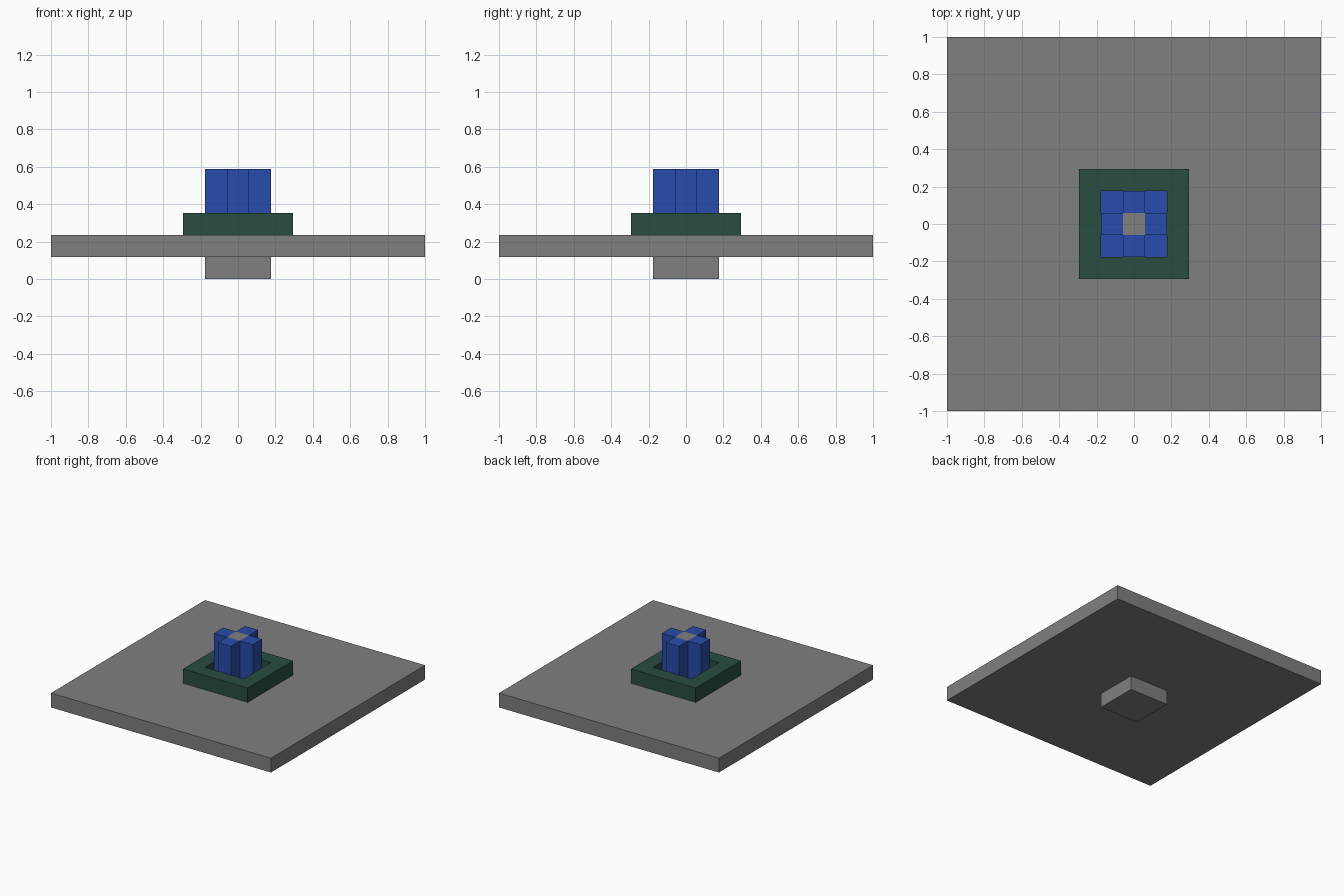
import bpy
import bmesh

if "Cube" in bpy.data.objects:
    bpy.data.objects.remove(bpy.data.objects["Cube"], do_unlink=True)

U = 2 / 17  # one block


def material(name, rgb):
    m = bpy.data.materials.new(name)
    m.use_nodes = True
    m.diffuse_color = (*rgb, 1)
    m.node_tree.nodes["Principled BSDF"].inputs["Base Color"].default_value = (*rgb, 1)
    return m


GREY = material("stone grey", (0.215, 0.215, 0.215))
GREEN = material("dark green", (0.021, 0.075, 0.052))
BLUE = material("royal blue", (0.021, 0.072, 0.413))


def build(name, lines, bottom, top, keep, mats):
    """Extrude the kept cells of a square grid (sizes in blocks) into a solid."""
    bm = bmesh.new()
    n = len(lines)
    grid = [[bm.verts.new((x * U, y * U, bottom * U)) for y in lines] for x in lines]
    for i in range(n - 1):
        for j in range(n - 1):
            if keep(i, j):
                bm.faces.new((grid[i][j], grid[i + 1][j], grid[i + 1][j + 1], grid[i][j + 1]))
    bmesh.ops.delete(bm, geom=[v for v in bm.verts if not v.link_faces], context='VERTS')
    base = list(bm.faces)
    new = bmesh.ops.extrude_face_region(bm, geom=base, use_keep_orig=True)["geom"]
    for v in new:
        if isinstance(v, bmesh.types.BMVert):
            v.co.z = top * U
    bmesh.ops.recalc_face_normals(bm, faces=bm.faces)
    mesh = bpy.data.meshes.new(name)
    bm.to_mesh(mesh)
    bm.free()
    for m in mats:
        mesh.materials.append(m)
    obj = bpy.data.objects.new(name, mesh)
    bpy.context.collection.objects.link(obj)
    return obj


def whole(i, j):
    return True


THIRDS = (-1.5, -0.5, 0.5, 1.5)

# Peg under the slab, and the slab itself
build("bottom_peg", (-1.5, 1.5), 0, 1, whole, [GREY])
build("ground_slab", (-8.5, 8.5), 1, 2, whole, [GREY])

# Square green rim around the column, with a blue floor inside
build("green_rim", (-2.5, -1.5, 1.5, 2.5), 2, 3, lambda i, j: (i, j) != (1, 1), [GREEN])
build("blue_floor", (-1.5, 1.5), 2, 2.02, whole, [BLUE])

# Cross-shaped column with a grey core showing on top
column = build("cross_column", THIRDS, 2, 5, lambda i, j: 1 in (i, j), [BLUE, GREY])
for face in column.data.polygons:
    if face.normal.z > 0.9 and face.center.xy.length < U / 4:
        face.material_index = 1
